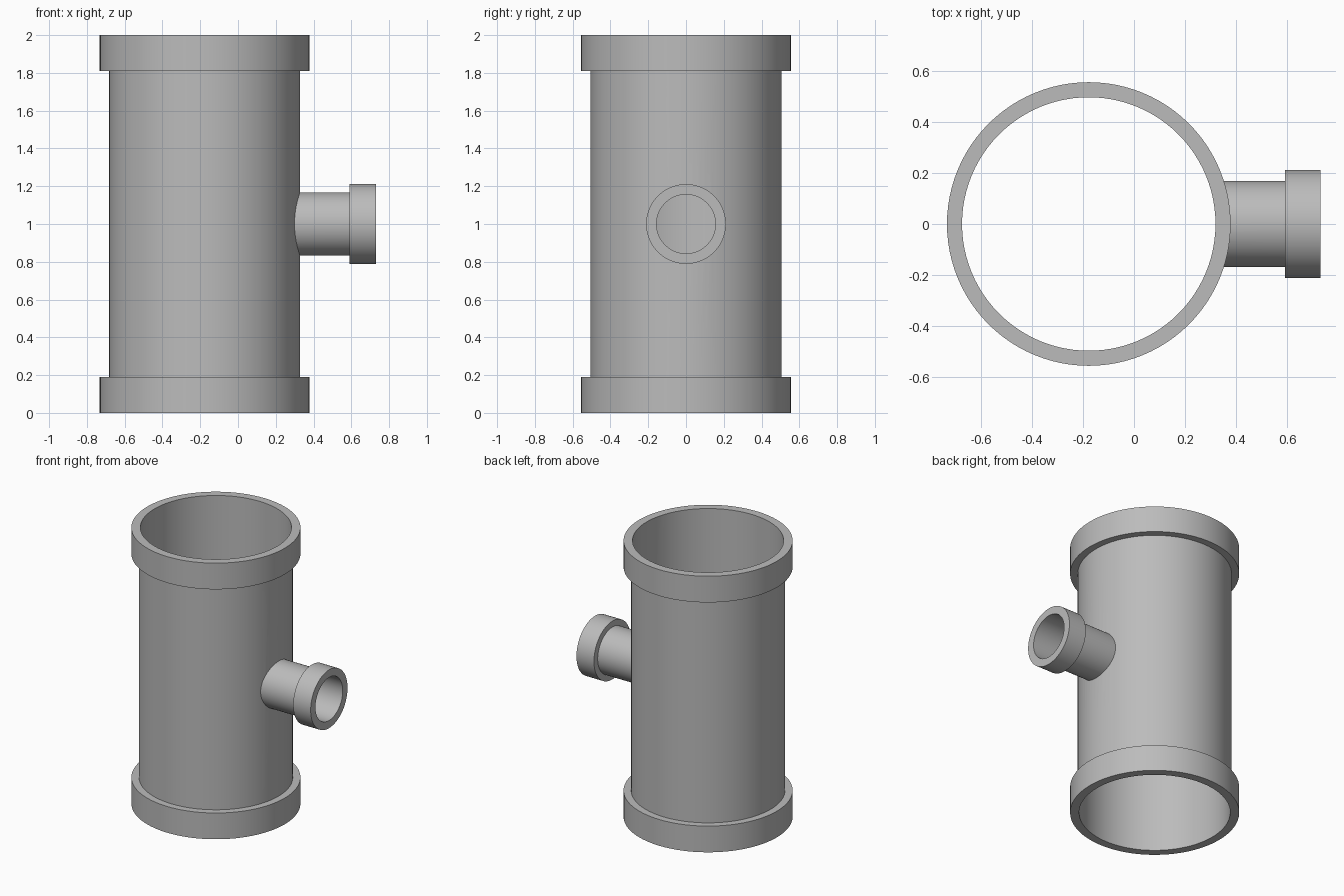
import bpy, math
from mathutils import Matrix

if "Cube" in bpy.data.objects:
    bpy.data.objects.remove(bpy.data.objects["Cube"], do_unlink=True)

SEGMENTS = 96
PIPE_X = -0.177                      # axis of the main pipe
BODY_R, BORE_R, COLLAR_R = 0.505, 0.496, 0.555
STUB_R, STUB_BORE, STUB_COLLAR = 0.168, 0.156, 0.211

grey = bpy.data.materials.new("pipe grey")
grey.use_nodes = True
colour = (0.5, 0.5, 0.5, 1)
grey.diffuse_color = colour
grey.node_tree.nodes["Principled BSDF"].inputs["Base Color"].default_value = colour


def lathe(name, profile, matrix):
    """Revolve a closed (radius, height) outline around its own axis."""
    verts, faces, n = [], [], len(profile)
    for i in range(SEGMENTS):
        a = 2 * math.pi * i / SEGMENTS
        verts += [(r * math.cos(a), r * math.sin(a), h) for r, h in profile]
        k = (i + 1) % SEGMENTS
        for j in range(n):
            m = (j + 1) % n
            faces.append((i * n + j, k * n + j, k * n + m, i * n + m))
    mesh = bpy.data.meshes.new(name)
    mesh.from_pydata(verts, [], faces)
    mesh.transform(matrix)
    mesh.materials.append(grey)
    obj = bpy.data.objects.new(name, mesh)
    bpy.context.collection.objects.link(obj)
    return obj


def cut(obj, radius, depth, matrix):
    """Bore a cylinder out of an object, then discard the cutter."""
    bpy.ops.mesh.primitive_cylinder_add(vertices=SEGMENTS, radius=radius, depth=depth)
    cutter = bpy.context.object
    cutter.data.transform(matrix)
    cutter.hide_render = True
    mod = obj.modifiers.new("bore", "BOOLEAN")
    mod.operation, mod.solver, mod.object = "DIFFERENCE", "EXACT", cutter
    bpy.context.view_layer.objects.active = obj
    bpy.ops.object.modifier_apply(modifier=mod.name)
    bpy.data.objects.remove(cutter, do_unlink=True)


upright = Matrix.Translation((PIPE_X, 0, 0))
sideways = Matrix.Translation((0, 0, 1)) @ Matrix.Rotation(math.pi / 2, 4, "Y")

# Main pipe with a collar at each end
main_pipe = lathe("main_pipe", [
    (BORE_R, 0), (COLLAR_R, 0), (COLLAR_R, 0.19), (BODY_R, 0.19),
    (BODY_R, 1.81), (COLLAR_R, 1.81), (COLLAR_R, 2), (BORE_R, 2)], upright)

# Side branch with its end collar
side_branch = lathe("side_branch", [
    (STUB_BORE, 0.2), (STUB_R, 0.2), (STUB_R, 0.59),
    (STUB_COLLAR, 0.59), (STUB_COLLAR, 0.73), (STUB_BORE, 0.73)], sideways)

# Open the wall behind the branch, and trim the branch flush with the wall
cut(main_pipe, STUB_BORE, 0.5, Matrix.Translation((0.35, 0, 0)) @ sideways)
cut(side_branch, 0.5, 2, Matrix.Translation((0, 0, 1)) @ upright)

for obj in (main_pipe, side_branch):
    bpy.ops.object.select_all(action="DESELECT")
    obj.select_set(True)
    bpy.context.view_layer.objects.active = obj
    bpy.ops.object.shade_smooth_by_angle(angle=math.radians(30))
